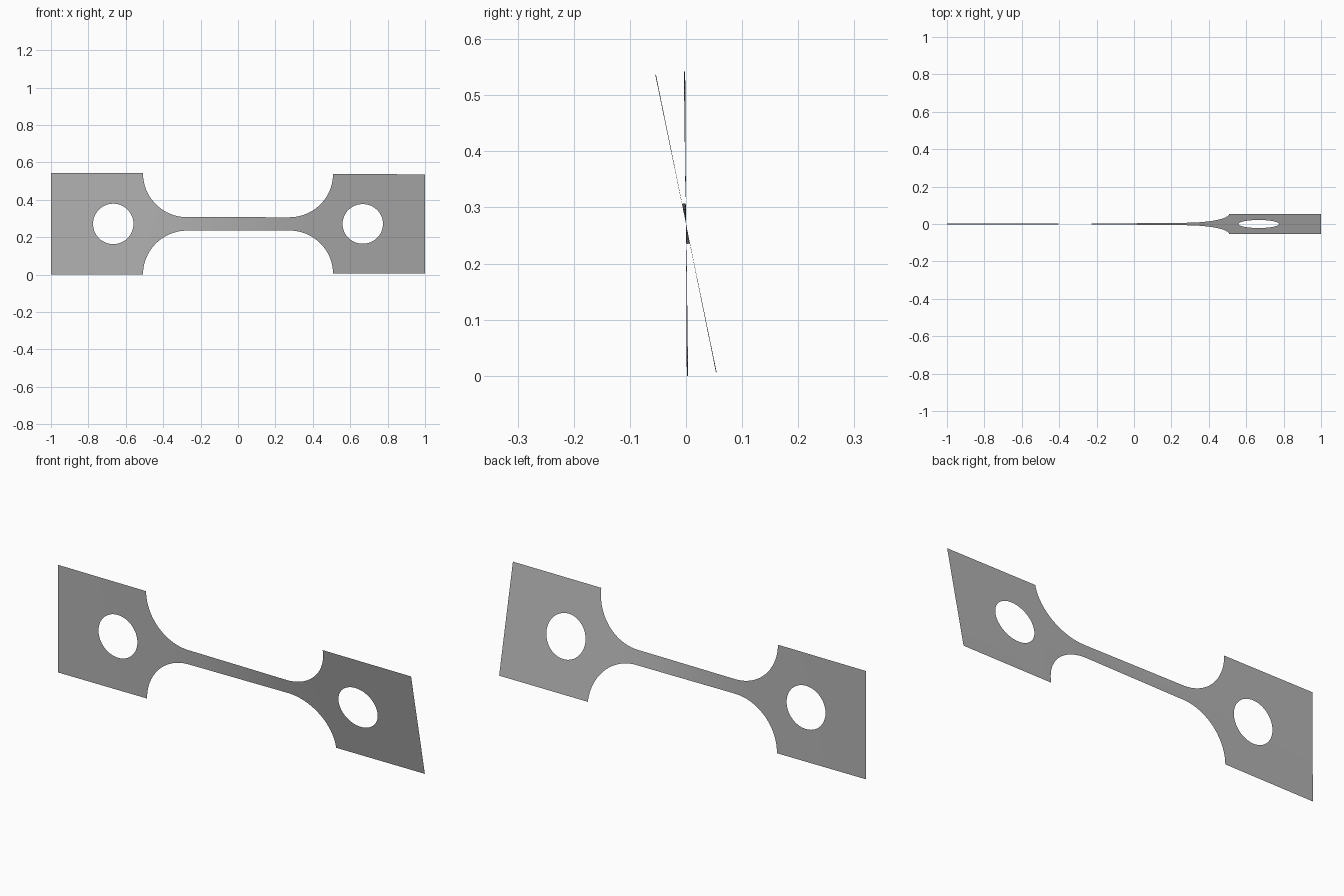
import bpy
import bmesh
from math import sin, cos, pi, radians, hypot
from mathutils import Vector

cube = bpy.data.objects.get("Cube")
if cube:
    bpy.data.objects.remove(cube, do_unlink=True)

HALF_H = 0.271      # half height of the grip plates
NECK = 0.036        # half height of the narrow middle
SHOULDER = 0.508    # where the grip plates begin
FILLET = HALF_H - NECK
HOLE_X, HOLE_R = 0.667, 0.108
ROWS = 24

# Twist about the long axis: almost all of it happens in the neck
TWIST = [(-1, 0.3), (-0.51, 0.8), (-0.36, 1.1), (-0.24, 1.9),
         (0.24, 10.3), (0.36, 11.1), (0.51, 11.4), (1, 11.65)]


def twist_at(x):
    for (x0, a0), (x1, a1) in zip(TWIST, TWIST[1:]):
        if x <= x1:
            return radians(a0 + (a1 - a0) * (x - x0) / (x1 - x0))
    return radians(TWIST[-1][1])


def add_strips(bm, lines, closed=False):
    """Join successive rows of flat points with quads."""
    rows = [[bm.verts.new((x, 0, z)) for x, z in line] for line in lines]
    for a, b in zip(rows, rows[1:]):
        n = len(a)
        for i in range(n if closed else n - 1):
            j = (i + 1) % n
            bm.faces.new((a[i], a[j], b[j], b[i]))


def column(x, h):
    return [(x, h * (2 * i / ROWS - 1)) for i in range(ROWS + 1)]


def grip_plate(bm, side):
    """Rectangle with a round hole, as rings from the hole to the border."""
    corners = [(SHOULDER, -HALF_H), (1, -HALF_H), (1, HALF_H), (SHOULDER, HALF_H)]
    border = []
    for k in range(4):
        a, b = Vector(corners[k]), Vector(corners[(k + 1) % 4])
        border += [a.lerp(b, i / ROWS) for i in range(ROWS)]
    rings = []
    for t in (0, 0.2, 0.45, 0.7, 1):
        ring = []
        for p in border:
            dx, dz = p.x - HOLE_X, p.y
            s = HOLE_R / hypot(dx, dz)
            s += (1 - s) * t
            ring.append((side * (HOLE_X + dx * s), dz * s))
        rings.append(ring)
    add_strips(bm, rings, closed=True)


# Neck with quarter-round fillets, followed by the two drilled grip plates
bm = bmesh.new()
fillet_x = SHOULDER - FILLET
fillet = [(fillet_x + FILLET * sin(t), HALF_H - FILLET * cos(t))
          for t in (pi / 2 * i / 20 for i in range(21))]
profile = [(-x, h) for x, h in reversed(fillet)]
profile += [(fillet_x * (i / 10 - 1), NECK) for i in range(1, 20)]
profile += fillet
add_strips(bm, [column(x, h) for x, h in profile])
for side in (-1, 1):
    grip_plate(bm, side)
bmesh.ops.remove_doubles(bm, verts=bm.verts, dist=0.0001)

# Twist the flat sheet and lift it to the ground
for v in bm.verts:
    a, z = twist_at(v.co.x), v.co.z
    v.co.y = -z * sin(a)
    v.co.z = z * cos(a) + HALF_H
bmesh.ops.recalc_face_normals(bm, faces=bm.faces)
if sum(f.normal.y for f in bm.faces) > 0:
    bmesh.ops.reverse_faces(bm, faces=bm.faces)

mesh = bpy.data.meshes.new("twisted_strip")
bm.to_mesh(mesh)
bm.free()
strip = bpy.data.objects.new("twisted_strip", mesh)
bpy.context.collection.objects.link(strip)

# Plain grey metal
grey = bpy.data.materials.new("grey_metal")
grey.use_nodes = True
colour = (0.45, 0.45, 0.45, 1)
grey.diffuse_color = colour
grey.node_tree.nodes["Principled BSDF"].inputs["Base Color"].default_value = colour
mesh.materials.append(grey)

bpy.ops.object.select_all(action='DESELECT')
strip.select_set(True)
bpy.context.view_layer.objects.active = strip
bpy.ops.object.shade_smooth_by_angle()
